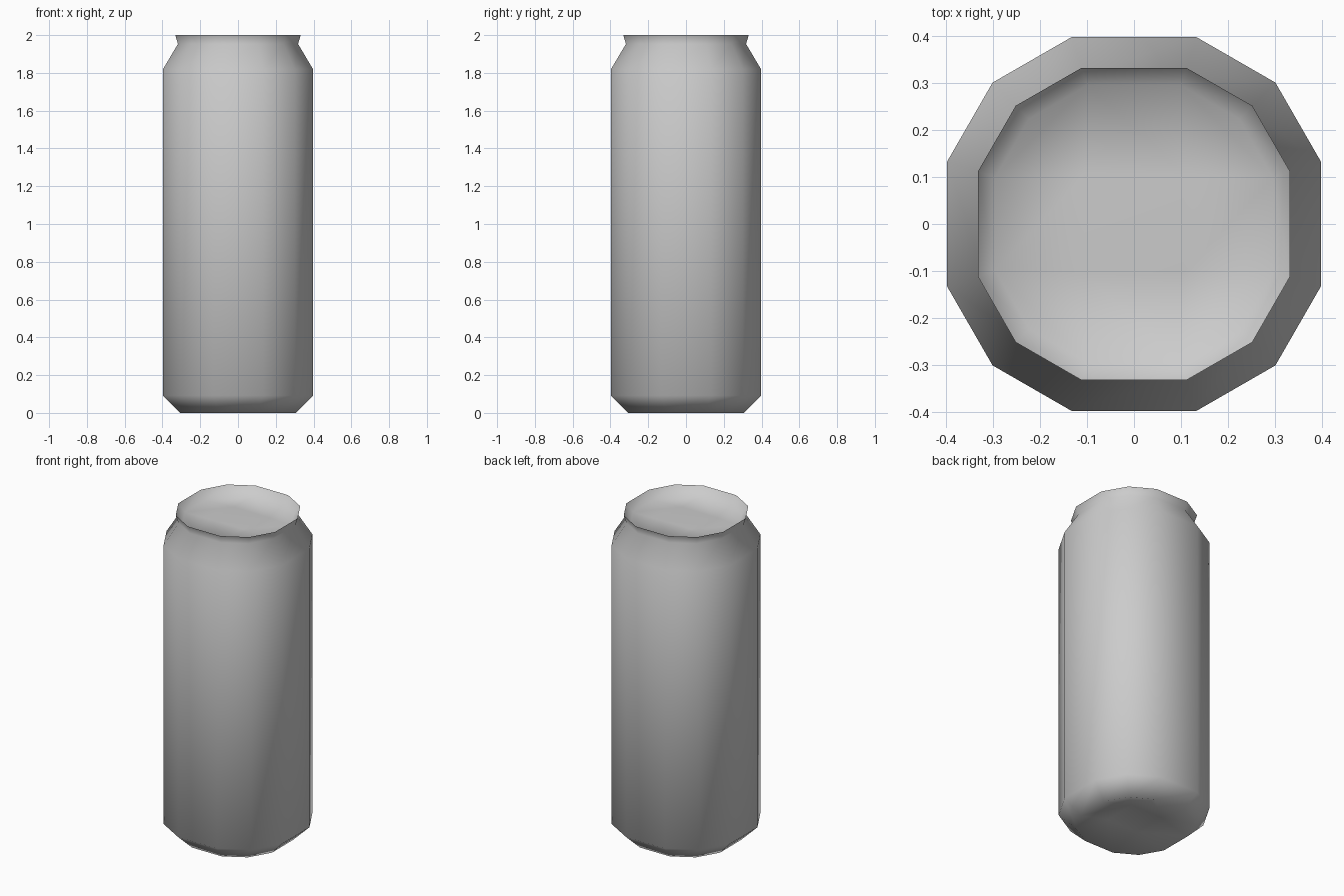
import bpy, bmesh, math

if "Cube" in bpy.data.objects:
    bpy.data.objects.remove(bpy.data.objects["Cube"])


def ring(bm, r, z):
    # rounded-square 12-gon: three corners per quadrant, r = half width
    a, b = 0.335 * r, 0.757 * r
    pts = []
    for k in range(4):
        c, s = round(math.cos(k * math.pi / 2)), round(math.sin(k * math.pi / 2))
        for x, y in ((r, a), (b, b), (a, r)):
            pts.append(bm.verts.new((c * x - s * y, s * x + c * y, z)))
    return pts


def bridge(bm, lower, upper):
    for i in range(12):
        j = (i + 1) % 12
        bm.faces.new((lower[i], lower[j], upper[j], upper[i]))


def cap(bm, rim, r, z, flip):
    # 3 x 3 quad patch closing a ring
    inner = [bm.verts.new((x * r, y * r, z)) for x, y in ((1, 1), (-1, 1), (-1, -1), (1, -1))]
    faces = [inner]
    for k in range(4):
        v, w = inner[k], inner[(k + 1) % 4]
        o = 3 * k
        faces.append((rim[o], rim[o + 1], rim[o + 2], v))
        faces.append((v, rim[o + 2], rim[(o + 3) % 12], w))
    for f in faces:
        bm.faces.new(f[::-1] if flip else f)


def build(name, profile, bottom, top):
    bm = bmesh.new()
    rings = [ring(bm, r, z) for r, z in profile]
    for lo, hi in zip(rings, rings[1:]):
        bridge(bm, lo, hi)
    cap(bm, rings[0], *bottom, True)
    cap(bm, rings[-1], *top, False)
    me = bpy.data.meshes.new(name)
    bm.to_mesh(me)
    bm.free()
    ob = bpy.data.objects.new(name, me)
    bpy.context.collection.objects.link(ob)
    bpy.context.view_layer.objects.active = ob
    ob.select_set(True)
    bpy.ops.object.shade_smooth_by_angle(angle=math.radians(60))


# Can: base, side wall, shoulder, neck, flared rim, recessed lid
build("can_body",
      [(0.305, 0.0), (0.397, 0.092), (0.397, 1.82), (0.318, 1.953),
       (0.332, 2.0), (0.295, 1.95)],
      bottom=(0.105, 0.05), top=(0.105, 1.955))
